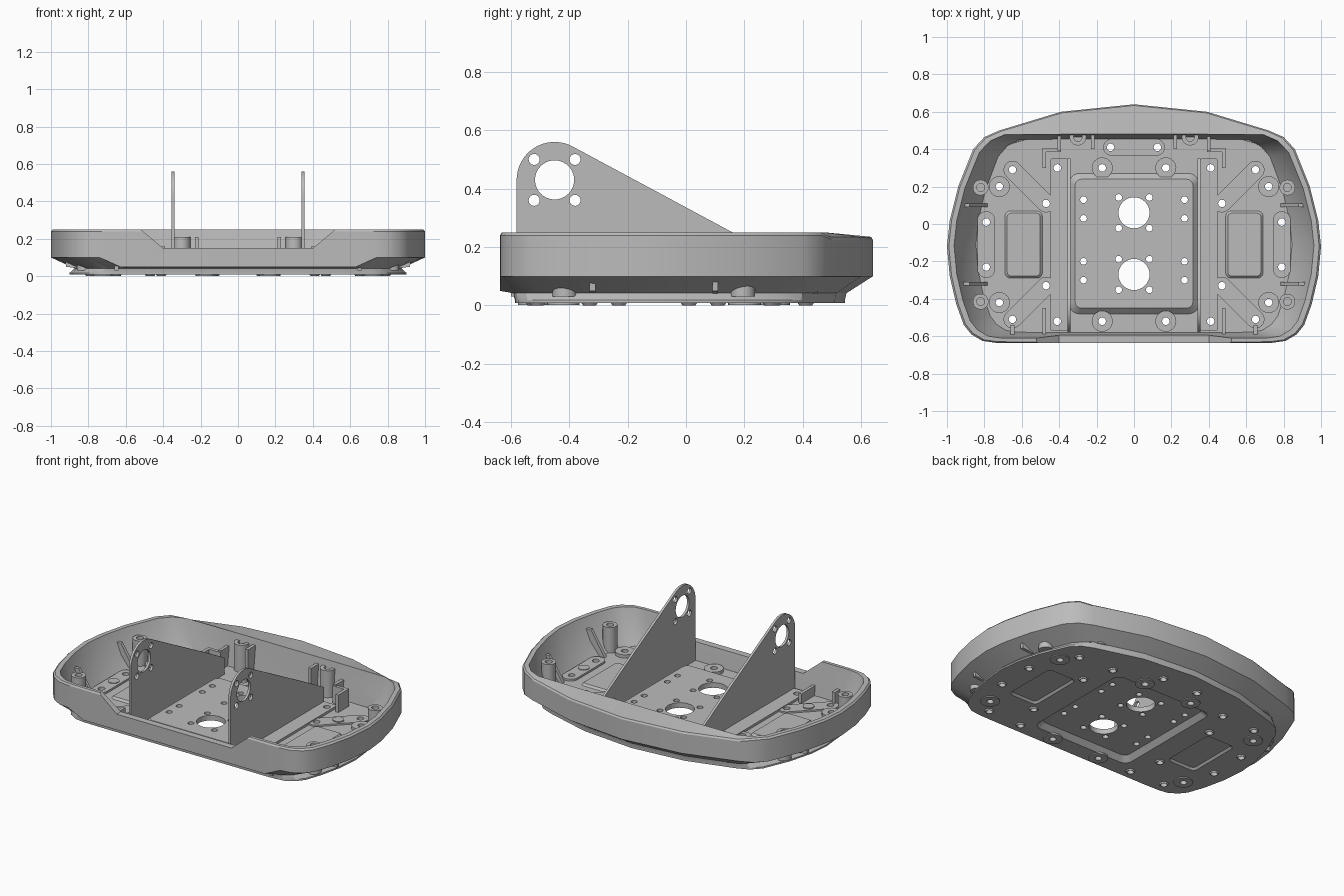
import bpy, bmesh, math

if "Cube" in bpy.data.objects:
    bpy.data.objects.remove(bpy.data.objects["Cube"])

grey = bpy.data.materials.new("plain_grey")
grey.use_nodes = True
grey.diffuse_color = (0.5, 0.5, 0.5, 1)
grey.node_tree.nodes["Principled BSDF"].inputs["Base Color"].default_value = (0.5, 0.5, 0.5, 1)
SIDES = (1, -1)
MID_Y = -0.11      # the four corner groups mirror about this line
FLOOR = 0.04
UNDER = 0.008


def loft(bm, rings):
    """Closed solid through rings of equal length, capped at both ends."""
    loops = [[bm.verts.new(p) for p in ring] for ring in rings]
    for a, b in zip(loops, loops[1:]):
        for i in range(len(a)):
            j = (i + 1) % len(a)
            bm.faces.new((a[i], a[j], b[j], b[i]))
    bm.faces.new(loops[0][::-1])
    bm.faces.new(loops[-1])


def at(points, z):
    return [(x, y, z) for x, y in points]


def prism(bm, points, low, high, axis="z"):
    """Extrude a flat outline along the named axis."""
    place = {"z": lambda a, b, h: (a, b, h),
             "x": lambda a, b, h: (h, a, b),
             "y": lambda a, b, h: (a, h, b)}[axis]
    loft(bm, [[place(a, b, h) for a, b in points] for h in (low, high)])


def circle(x, y, r, n=24):
    return [(x + r * math.cos(math.tau * i / n), y + r * math.sin(math.tau * i / n)) for i in range(n)]


def rounded(x, y, half_x, half_y, r, n=5):
    points = []
    for k, (sx, sy) in enumerate(((1, 1), (-1, 1), (-1, -1), (1, -1))):
        for i in range(n + 1):
            t = (k + i / n) * math.pi / 2
            points.append((x + sx * (half_x - r) + r * math.cos(t), y + sy * (half_y - r) + r * math.sin(t)))
    return points


def stadium(x, y, length, r, angle=0):
    c, s = math.cos(angle), math.sin(angle)
    return [(x + a * c - b * s, y + a * s + b * c) for a, b in rounded(0, 0, length + r, r, r * 0.999)]


def finish(name, bm, smooth=True):
    bmesh.ops.recalc_face_normals(bm, faces=bm.faces)
    mesh = bpy.data.meshes.new(name)
    bm.to_mesh(mesh)
    bm.free()
    obj = bpy.data.objects.new(name, mesh)
    bpy.context.scene.collection.objects.link(obj)
    mesh.materials.append(grey)
    if smooth:
        shade(obj)
    return obj


def activate(obj):
    bpy.ops.object.select_all(action="DESELECT")
    obj.select_set(True)
    bpy.context.view_layer.objects.active = obj


def shade(obj):
    activate(obj)
    bpy.ops.object.shade_smooth_by_angle(angle=math.radians(25))


def cut(obj, cutter):
    activate(obj)
    mod = obj.modifiers.new("cut", "BOOLEAN")
    mod.operation, mod.solver, mod.object = "DIFFERENCE", "EXACT", cutter
    bpy.ops.object.modifier_apply(modifier=mod.name)
    shade(obj)


def corners(x, y):
    """Four positions mirrored left-right and about the middle line."""
    return [(sx * x, MID_Y + sy * (y - MID_Y)) for sx in SIDES for sy in SIDES]


# Tray shell: lofted from one outline, outside up and inside down
half = [(0, 0.64), (0.39, 0.60), (0.72, 0.50), (0.8, 0.465), (0.86, 0.4), (0.94, 0.2), (0.985, 0.02),
        (1, -0.12), (0.985, -0.28), (0.95, -0.43), (0.91, -0.54), (0.87, -0.59), (0.81, -0.625),
        (0.74, -0.635), (0.63, -0.637), (0, -0.637)]
outline = half + [(-x, y) for x, y in half[-2:0:-1]]


def inset(fx, back, front, top=1, bottom=-1):
    return [(x * fx, max(bottom, min(top, y * (back if y > 0 else front)))) for x, y in outline]


def is_front_middle(x, y):
    return y < -0.6 and abs(x) < 0.7


bm = bmesh.new()
bottom = inset(0.9, 0.85, 0.92)
groove = [(x * (0.97 if abs(x) > 0.7 else 1.01), y * 1.01) for x, y in bottom]
loft(bm, [
    at(bottom, UNDER),
    at(bottom, 0.018),
    at(groove, 0.042),
    [(x, y, 0.05 if is_front_middle(x, y) else 0.1) for x, y in outline],
    [(x, y, 0.225 if y > 0.48 else 0.24) for x, y in outline],
    [(x * 0.99, y * 0.99, 0.235 if y > 0.48 else 0.25) for x, y in outline],
    at(inset(0.962, 0.955, 0.96, 0.48, -0.61), 0.25),
    at(inset(0.91, 0.92, 0.93, 0.465, -0.59), 0.12),
    at(inset(0.845, 0.9, 0.91, 0.455, -0.58), FLOOR)])
tray = finish("tray", bm)

# Openings for the raised panels and the low front of the rim
panels = {"centre_panel": (0, -0.105, 0.345, 0.375, 0.05, 0.03),
          "left_panel": (0.59, MID_Y, 0.1, 0.18, 0.03, 0.012),
          "right_panel": (-0.59, MID_Y, 0.1, 0.18, 0.03, 0.012)}
bm = bmesh.new()
for x, y, hx, hy, r, rise in panels.values():
    prism(bm, rounded(x, y, hx, hy, r), -0.1, 0.1)
prism(bm, [(-0.4, 0.15), (0.4, 0.15), (0.64, 0.35), (-0.64, 0.35)], -0.8, -0.53, "y")
openings = finish("openings_cutter", bm)
cut(tray, openings)

# Screw positions
screws = corners(0.65, 0.29) + corners(0.47, 0.11) + corners(0.79, 0.01)
screws += corners(0.41, 0.3) + [(-0.125, 0.41), (0.125, 0.41)]
bosses = corners(0.17, 0.3) + corners(0.72, 0.2)
bm = bmesh.new()
for x, y in screws + bosses:
    prism(bm, circle(x, y, 0.02, 16), -0.1, 0.1)
for y in (0.06, -0.27):
    prism(bm, circle(0, y, 0.083, 40), -0.1, 0.1)
    for sx in SIDES:
        for sy in SIDES:
            prism(bm, circle(sx * 0.082, y + sy * 0.082, 0.018, 16), -0.1, 0.1)
            prism(bm, circle(sx * 0.27, y + 0.02 + sy * 0.05, 0.018, 16), -0.1, 0.1)
holes = finish("holes_cutter", bm)
cut(tray, holes)

# Raised panels, hollow underneath
for name, (x, y, hx, hy, r, rise) in panels.items():
    big = rounded(x, y, hx, hy, r)
    small = rounded(x, y, hx - rise, hy - rise, r * 0.7)
    bm = bmesh.new()
    loft(bm, [at(small, UNDER + rise), at(big, UNDER), at(big, FLOOR), at(small, FLOOR + rise)])
    cut(finish(name, bm), holes)

# Floor pads and bosses
bm = bmesh.new()
prism(bm, stadium(0, 0.41, 0.12, 0.045), 0.03, 0.052)
for sx in SIDES:
    prism(bm, stadium(sx * 0.79, MID_Y, 0.13, 0.048, math.pi / 2), 0.03, 0.052)
    for sy in SIDES:
        prism(bm, stadium(sx * 0.56, MID_Y + sy * 0.31, 0.127, 0.048, sx * sy * math.pi / 4), 0.03, 0.05)
cut(finish("floor_pads", bm), holes)

bm = bmesh.new()
for x, y in bosses:
    prism(bm, circle(x, y, 0.056), 0.03, 0.06)
cut(finish("floor_bosses", bm), holes)

bm = bmesh.new()
for x, y in corners(0.56, 0.2) + [(-0.79, MID_Y), (0.79, MID_Y), (0, 0.41)]:
    prism(bm, circle(x, y, 0.033), FLOOR, 0.056)
finish("pad_buttons", bm)

# Underside discs and screw feet
bm = bmesh.new()
for x, y in bosses:
    prism(bm, circle(x, y, 0.056), 0.002, 0.012)
for x, y in screws:
    loft(bm, [at(circle(x, y, 0.022), 0), at(circle(x, y, 0.03), 0.012)])
cut(finish("underside_feet", bm), holes)

# Hollow posts
bm = bmesh.new()
for x, y, r, top in [(x, y, 0.042, 0.2) for x, y in corners(0.82, 0.195)] + [(s * 0.3, 0.465, 0.045, 0.21) for s in SIDES]:
    outer, inner = circle(x, y, r), circle(x, y, r * 0.5)
    loft(bm, [at(outer, 0.03), at(outer, top), at(inner, top), at(inner, top - 0.08)])
finish("posts", bm)

# Stiffening ribs against the walls
bm = bmesh.new()
for s in SIDES:
    for y in (0.1, -0.32):
        prism(bm, [(s * 0.78, 0.035), (s * 0.92, 0.05), (s * 0.93, 0.19), (s * 0.88, 0.19)], y - 0.01, y + 0.01, "y")
    for x, start, end, top in ((0.22, 0.4, 0.49, 0.21), (0.4, 0.39, 0.49, 0.16), (0.48, 0.3, 0.4, 0.15),
                               (0.48, -0.59, -0.45, 0.1), (0.65, -0.6, -0.54, 0.12)):
        prism(bm, [(start, 0.03), (end, 0.03), (end, top), (start, top)], s * x - 0.01, s * x + 0.01, "x")
    prism(bm, [(s * 0.39, 0.03), (s * 0.49, 0.03), (s * 0.49, 0.15), (s * 0.39, 0.15)], 0.385, 0.405, "y")
finish("ribs", bm, False)

# Upright side plates with a large bearing hole and four bolt holes
bm = bmesh.new()
prism(bm, circle(-0.45, 0.43, 0.067, 40), -1, 1, "x")
for sy in SIDES:
    for sz in SIDES:
        prism(bm, circle(-0.45 + sy * 0.07, 0.43 + sz * 0.07, 0.019, 16), -1, 1, "x")
plate_holes = finish("plate_holes_cutter", bm)

for s, side in ((1, "left"), (-1, "right")):
    bm = bmesh.new()
    arc = [(-0.45 + 0.13 * math.cos(math.radians(a)), 0.43 + 0.13 * math.sin(math.radians(a)))
           for a in range(180, 60, -7)]
    prism(bm, arc + [(0.16, 0.25), (0.35, 0.145), (0.35, FLOOR), (-0.58, FLOOR)], s * 0.34, s * 0.355, "x")
    cut(finish(side + "_upright_plate", bm), plate_holes)
    # Foot flange bolted to the floor
    bm = bmesh.new()
    prism(bm, rounded(s * 0.4, MID_Y, 0.047, 0.46, 0.01), 0.03, 0.055)
    cut(finish(side + "_plate_flange", bm), holes)

for cutter in (openings, holes, plate_holes):
    bpy.data.objects.remove(cutter)
